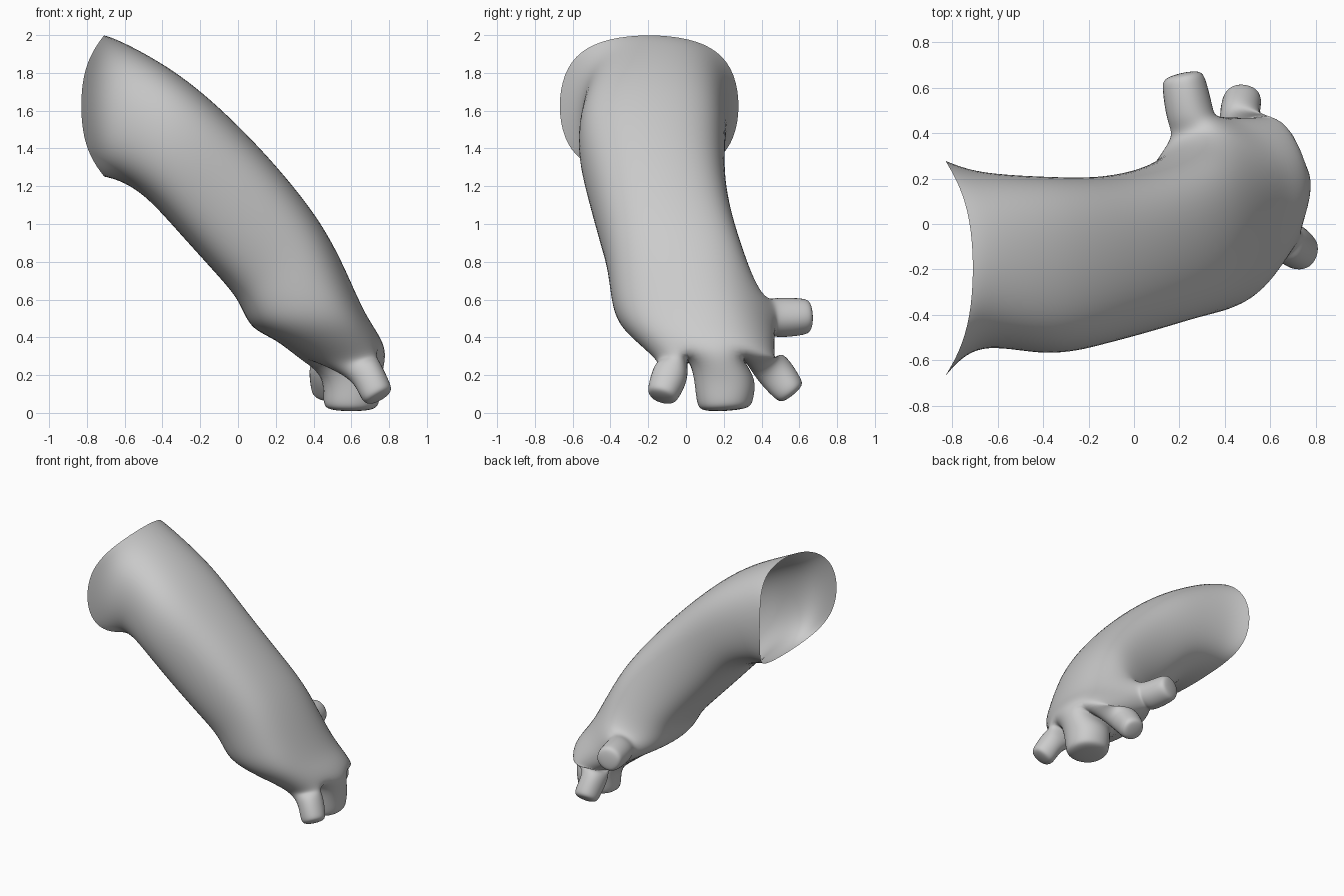
import bpy, math
from mathutils import Vector

if "Cube" in bpy.data.objects:
    bpy.data.objects.remove(bpy.data.objects["Cube"])

verts, faces = [], []
N = 8

# Arm sections: top x, top z, bottom x, bottom z, y min, y max, backward bow of the sides
SECTIONS = [
    (-0.70, 2.00, -0.70, 1.25, -0.67, 0.28, 0.13),
    (-0.58, 1.95, -0.61, 1.22, -0.55, 0.23, 0.07),
    (-0.30, 1.78, -0.48, 1.13, -0.57, 0.21, 0.0),
    (0.00, 1.52, -0.30, 0.94, -0.53, 0.21, 0.0),
    (0.25, 1.25, -0.12, 0.74, -0.47, 0.25, 0.0),
    (0.45, 0.98, 0.00, 0.59, -0.42, 0.32, 0.0),
    (0.58, 0.72, 0.07, 0.46, -0.39, 0.41, 0.0),
    (0.68, 0.50, 0.20, 0.38, -0.32, 0.48, 0.0),
    (0.75, 0.32, 0.38, 0.27, -0.17, 0.47, 0.0),
]


def spow(v, e=0.85):
    return math.copysign(abs(v) ** e, v)


for tx, tz, bx, bz, y0, y1, bow in SECTIONS:
    for k in range(N):
        a = math.radians(22.5 + 45 * k)
        c, s = spow(math.cos(a)), spow(math.sin(a))
        verts.append(Vector(((tx + bx) / 2 + s * (tx - bx) / 2 - bow * c * c,
                             (y0 + y1) / 2 + c * (y1 - y0) / 2,
                             (tz + bz) / 2 + s * (tz - bz) / 2)))

# Thumb root sits low on the back side of the hand
T0, T1 = 6 * N, 7 * N
verts[T0] = Vector((0.37, 0.40, 0.64))
verts[T0 + 7] = Vector((0.16, 0.36, 0.54))
verts[T1] = Vector((0.43, 0.46, 0.46))
verts[T1 + 7] = Vector((0.26, 0.43, 0.40))

# Arm skin, open at the shoulder, leaving a gap for the thumb
for i in range(len(SECTIONS) - 1):
    for k in range(N):
        if (i, k) != (6, 7):
            j = (k + 1) % N
            faces.append((i * N + k, i * N + j, (i + 1) * N + j, (i + 1) * N + k))


def finger(root, start, end, r):
    """Grow a rounded finger out of a four-sided gap."""
    start, end = Vector(start), Vector(end)
    axis = (end - start).normalized()
    u = verts[root[0]] - verts[root[2]]
    u = (u - axis * u.dot(axis)).normalized()
    w = axis.cross(u)
    if w.dot(verts[root[1]] - verts[root[3]]) < 0:
        w = -w
    prev = list(root)
    for t, f in ((0.0, 1.06), (0.7, 0.98), (0.98, 0.68)):
        c = start.lerp(end, t)
        ring = []
        for d in (u, w, -u, -w):
            ring.append(len(verts))
            verts.append(c + d * r * f)
        for k in range(4):
            j = (k + 1) % 4
            faces.append((prev[k], prev[j], ring[j], ring[k]))
        prev = ring
    faces.append(tuple(prev))


E = 8 * N
finger((E + 2, E + 3, E + 4, E + 5), (0.67, -0.08, 0.22), (0.75, -0.13, 0.08), 0.09)
finger((E + 1, E + 2, E + 5, E + 6), (0.60, 0.20, 0.18), (0.60, 0.21, 0.015), 0.155)
finger((E + 0, E + 1, E + 6, E + 7), (0.48, 0.44, 0.25), (0.47, 0.565, 0.10), 0.092)
finger((T0 + 7, T0, T1, T1 + 7), (0.25, 0.48, 0.505), (0.21, 0.66, 0.51), 0.10)

me = bpy.data.meshes.new("arm_with_hand")
me.from_pydata([tuple(v) for v in verts], [], faces)
arm = bpy.data.objects.new("arm_with_hand", me)
bpy.context.collection.objects.link(arm)
bpy.context.view_layer.objects.active = arm
arm.select_set(True)

# Consistent outward normals
bpy.ops.object.mode_set(mode='EDIT')
bpy.ops.mesh.select_all(action='SELECT')
bpy.ops.mesh.normals_make_consistent(inside=False)
bpy.ops.object.mode_set(mode='OBJECT')

sub = arm.modifiers.new("smooth_skin", 'SUBSURF')
sub.levels = sub.render_levels = 3

# Push the cage outward until the smooth skin passes through the planned points
for _ in range(5):
    bpy.context.view_layer.update()
    ev = arm.evaluated_get(bpy.context.evaluated_depsgraph_get())
    skin = ev.to_mesh()
    now = [skin.vertices[i].co.copy() for i in range(len(verts))]
    ev.to_mesh_clear()
    for v, p, target in zip(me.vertices, now, verts):
        v.co += (target - p) * 0.8
    me.update()
    arm.update_tag()

bpy.ops.object.shade_smooth()
